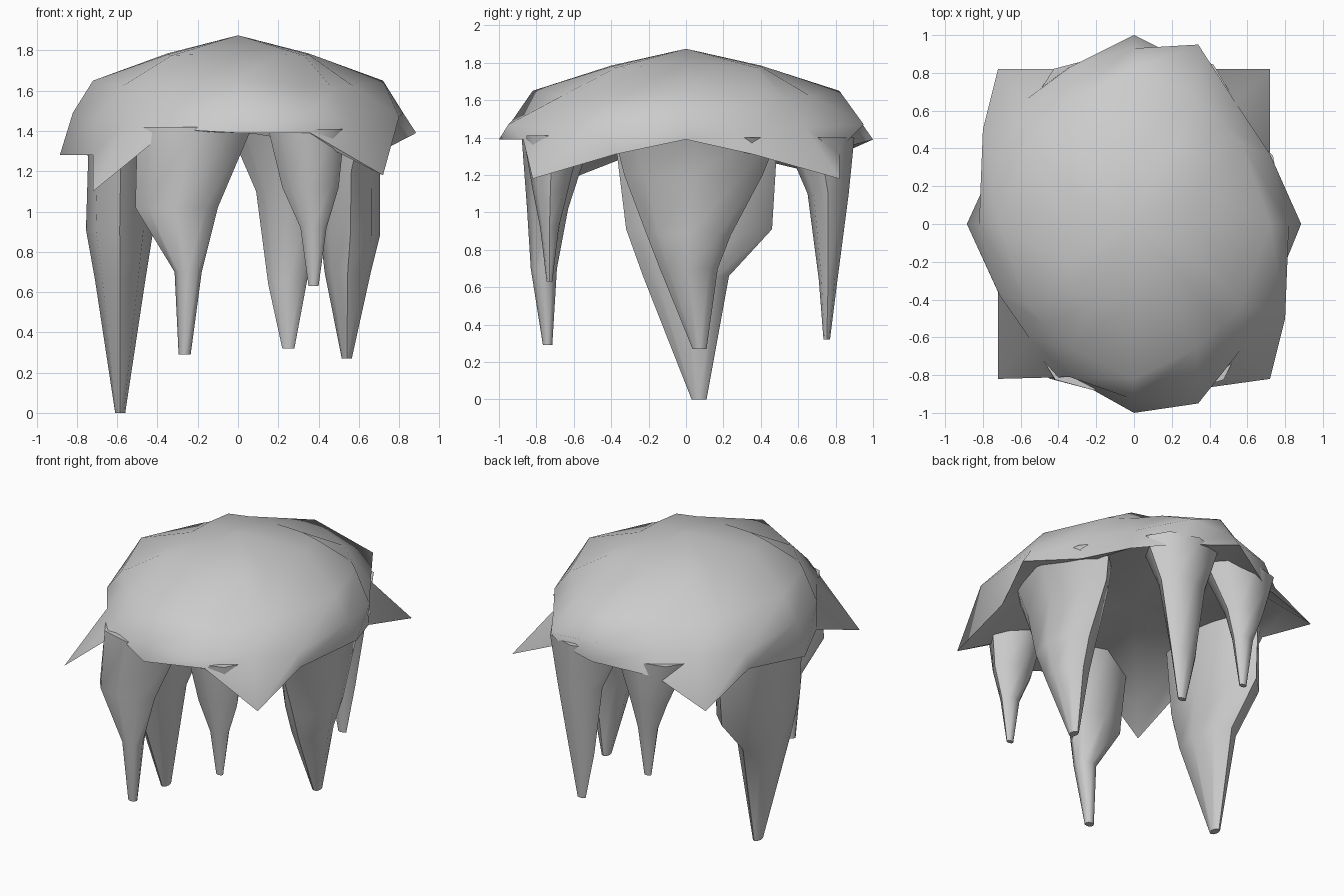
import bpy, math

if "Cube" in bpy.data.objects:
    bpy.data.objects.remove(bpy.data.objects["Cube"])

def make_object(name, rings, top=None, bottom=None):
    """Skin a stack of equal-length rings; close the ends with a fan or an n-gon."""
    n = len(rings[0])
    verts = [p for r in rings for p in r]
    faces = []
    for k in range(len(rings) - 1):
        for i in range(n):
            j = (i + 1) % n
            faces.append((k*n + i, k*n + j, (k+1)*n + j, (k+1)*n + i))
    last = (len(rings) - 1) * n
    for tip, base in ((bottom, 0), (top, last)):
        ring = list(range(base, base + n))
        if base == 0:
            ring.reverse()
        if tip is None:
            faces.append(tuple(ring))
        else:
            verts.append(tip)
            faces += [(ring[i], ring[(i+1) % n], len(verts) - 1) for i in range(n)]
    me = bpy.data.meshes.new(name)
    me.from_pydata(verts, [], faces)
    me.update()
    ob = bpy.data.objects.new(name, me)
    bpy.context.collection.objects.link(ob)
    bpy.context.view_layer.objects.active = ob
    ob.select_set(True)
    bpy.ops.object.shade_smooth_by_angle(angle=math.radians(50))
    ob.select_set(False)
    return ob

def mirrored(quarter):
    """Full 16-point ring from a front-to-right quarter of five points."""
    half = quarter + [(x, -y, z) for x, y, z in quarter[-2::-1]]
    return half + [(-x, y, z) for x, y, z in half[-2:0:-1]]

# Rock cap: sixteen columns, starting at the front and going counter-clockwise
rim = [(0, -1, 1.39), (.36, -.87, 1.39), (.72, -.82, 1.18), (.73, -.38, 1.31),
       (.885, 0, 1.39), (.72, .36, 1.31), (.72, .82, 1.18), (.36, .82, 1.34),
       (0, 1, 1.39), (-.36, .82, 1.31), (-.72, .82, 1.18), (-.72, .36, 1.29),
       (-.885, 0, 1.28), (-.72, -.36, 1.28), (-.72, -.82, 1.10), (-.34, -.81, 1.41)]
brow = mirrored([(0, -.93, 1.49), (.34, -.95, 1.47), (.57, -.66, 1.45),
                 (.80, -.50, 1.47), (.82, 0, 1.49)])
# dents in the brow
for i, p in {5: (.72, .37, 1.45), 6: (.54, .64, 1.45), 9: (-.34, .83, 1.47),
             13: (-.71, -.38, 1.46), 14: (-.55, -.61, 1.45),
             15: (-.34, -.81, 1.48)}.items():
    brow[i] = p
shoulder = mirrored([(0, -.82, 1.65), (.33, -.66, 1.625), (.47, -.53, 1.61),
                     (.57, -.43, 1.625), (.72, 0, 1.65)])
crown = mirrored([(0, -.40, 1.785), (.20, -.40, 1.78), (.33, -.37, 1.775),
                  (.35, -.20, 1.78), (.35, 0, 1.785)])
under = [(x*.85, y*.85, .45*z + .55*1.39) for x, y, z in rim]
make_object("rock_cap", [under, rim, brow, shoulder, crown],
            top=(0, 0, 1.875), bottom=(0, 0, 1.40))

# Hanging spikes: sections are (z, x min, x max, y min, y max), tip first
spikes = {
    "left_spike": [(0, -.61, -.56, .03, .11), (.66, -.71, -.46, -.23, .23),
                   (.91, -.755, -.42, -.32, .46), (1.40, -.74, -.42, -.38, .49)],
    "right_spike": [(.27, .515, .565, .035, .11), (.70, .43, .66, -.14, .17),
                    (.88, .41, .705, -.21, .24), (1.20, .42, .705, -.33, .41),
                    (1.40, .42, .79, -.38, .49)],
    "front_left_spike": [(.29, -.295, -.235, -.765, -.715), (.70, -.315, -.18, -.83, -.69),
                         (1.02, -.51, -.10, -.85, -.63), (1.42, -.50, .07, -.88, -.50)],
    "front_right_spike": [(.63, .35, .40, -.745, -.715), (.92, .31, .44, -.78, -.68),
                          (1.12, .22, .50, -.82, -.63), (1.41, .15, .53, -.87, -.56)],
    "back_right_spike": [(.32, .22, .28, .735, .77), (.64, .15, .34, .71, .81),
                         (1.10, .09, .42, .65, .87), (1.40, -.04, .50, .52, .90)],
    "back_left_spike": [(.60, -.265, -.215, .73, .765), (.92, -.31, -.17, .69, .80),
                        (1.10, -.38, -.12, .65, .84), (1.40, -.50, .02, .54, .87)],
}
SIDES = 8
for name, sections in spikes.items():
    rings = []
    for z, x0, x1, y0, y1 in sections:
        rings.append([((x0+x1)/2 + (x1-x0)/2 * math.cos(2*math.pi*i/SIDES),
                       (y0+y1)/2 + (y1-y0)/2 * math.sin(2*math.pi*i/SIDES), z)
                      for i in range(SIDES)])
    make_object(name, rings)
